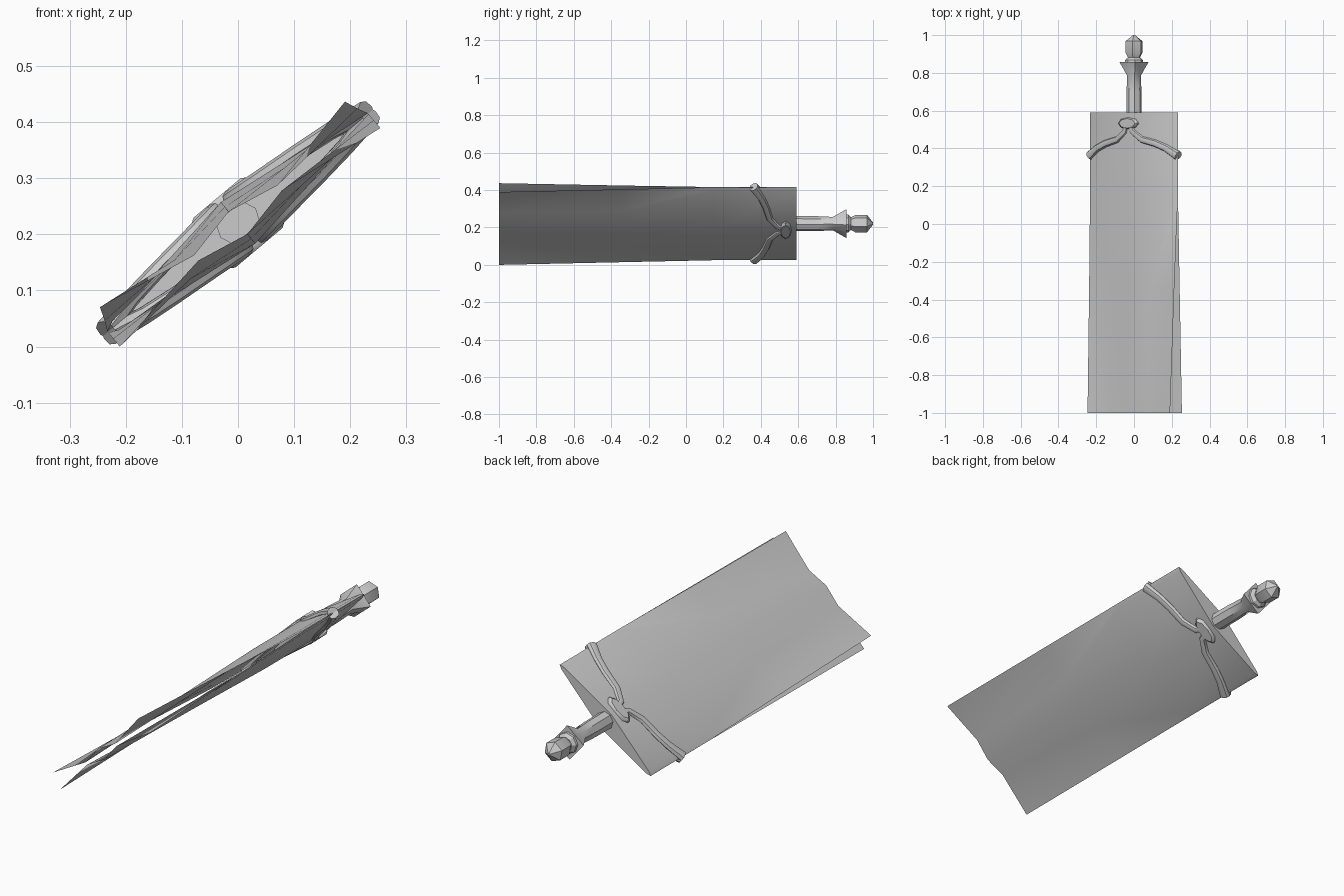
import bpy, bmesh, math
from mathutils import Matrix, Vector

if "Cube" in bpy.data.objects:
    bpy.data.objects.remove(bpy.data.objects["Cube"])

# Local frame: x across the blade, y along it, z through its thickness
TILT = Matrix.Translation((0, 0, 0.2205)) @ Matrix.Rotation(math.radians(-40), 4, 'Y')


def finish(name, bm, angle=30, normals=True):
    if normals:
        bmesh.ops.recalc_face_normals(bm, faces=bm.faces)
    bm.transform(TILT)
    me = bpy.data.meshes.new(name)
    bm.to_mesh(me)
    bm.free()
    ob = bpy.data.objects.new(name, me)
    bpy.context.collection.objects.link(ob)
    bpy.ops.object.select_all(action='DESELECT')
    ob.select_set(True)
    bpy.context.view_layer.objects.active = ob
    bpy.ops.object.shade_smooth_by_angle(angle=math.radians(angle))
    return ob


def loft(bm, rings, closed=True, caps=True):
    vs = [[bm.verts.new(p) for p in r] for r in rings]
    n = len(vs[0])
    for a, b in zip(vs, vs[1:]):
        for i in range(n if closed else n - 1):
            j = (i + 1) % n
            bm.faces.new((a[i], a[j], b[j], b[i]))
    if caps:
        bm.faces.new(vs[0])
        bm.faces.new(vs[-1])
    return vs


# Broad sheath: two thin shells, closed at the hilt and flared open at the mouth
def sheath():
    bm = bmesh.new()
    for s, half, lift in ((1, 0.285, 0.043), (-1, 0.303, 0.0335)):
        # y, edge x, edge z, crease x, crease z, centre z
        stations = [(-1, half, lift, 0.097, 0.006, 0.026),
                    (-0.35, (half + 0.303) / 2, lift * 0.45, 0.128, 0.022, 0.037),
                    (0.15, 0.303, 0.001, 0.284, 0.01, 0.048),
                    (0.59, 0.303, 0.0, 0.284, 0.009, 0.048)]
        rings = []
        for y, ex, ez, cx, cz, mz in stations:
            rings.append([(-ex, y, s * ez), (-cx, y, s * cz), (0, y, s * mz),
                          (cx, y, s * cz), (ex, y, s * ez)])
        vs = loft(bm, rings, closed=False, caps=False)
        bm.faces.new(vs[-1])
    bmesh.ops.remove_doubles(bm, verts=bm.verts, dist=0.0005)
    finish("sheath", bm)


sheath()


def ring(y, r, n=8, square=False):
    pts = []
    for i in range(n):
        a = 2 * math.pi * i / n
        c, s = math.cos(a), math.sin(a)
        k = r / max(abs(c), abs(s)) if square else r
        pts.append((k * c, y, k * s))
    return pts


# Grip with a square flared end
bm = bmesh.new()
loft(bm, [ring(0.55, 0.041), ring(0.7, 0.04), ring(0.785, 0.036),
          ring(0.858, 0.055, square=True)])
finish("grip", bm)

# Collar and faceted pommel
bm = bmesh.new()
loft(bm, [ring(y, r, 8) for y, r in ((0.85, 0.05), (0.868, 0.048), (0.882, 0.034))])
finish("pommel_collar", bm)
bm = bmesh.new()
loft(bm, [ring(y, r, 6) for y, r in ((0.875, 0.03), (0.905, 0.047),
                                     (0.968, 0.047), (1.0, 0.006))])
finish("pommel", bm)


# Straps: tubes running from the central knot down to each edge, on both faces
def tube(bm, path, radii, n=8):
    pts = [Vector(p) for p in path]
    rings = []
    for i, p in enumerate(pts):
        t = (pts[min(i + 1, len(pts) - 1)] - pts[max(i - 1, 0)]).normalized()
        side = t.cross(Vector((0, 0, 1))).normalized()
        up = side.cross(t)
        rings.append([p + radii[i] * (math.cos(a) * side + 0.8 * math.sin(a) * up)
                      for a in (2 * math.pi * k / n for k in range(n))])
    loft(bm, rings)


PATH = [(0.012, 0.53, 0.045), (0.025, 0.49, 0.044), (0.085, 0.447, 0.036),
        (0.17, 0.427, 0.027), (0.235, 0.403, 0.019), (0.303, 0.362, 0.005)]
RADII = [0.015, 0.016, 0.018, 0.019, 0.02, 0.025]
for face, s in (("upper", 1), ("lower", -1)):
    for side, m in (("left", -1), ("right", 1)):
        bm = bmesh.new()
        tube(bm, [(m * x, y, s * z) for x, y, z in PATH], RADII)
        finish(f"strap_{face}_{side}", bm, 40)
    # Flat knot joining the two straps
    bm = bmesh.new()
    rings = []
    for z, k in ((0.025, 1.0), (0.05, 1.0), (0.058, 0.82)):
        rings.append([(k * 0.067 * math.cos(a), 0.533 + k * 0.031 * math.sin(a), s * z)
                      for a in (math.pi * i / 4 for i in range(8))])
    loft(bm, rings)
    finish(f"knot_{face}", bm, 40)
